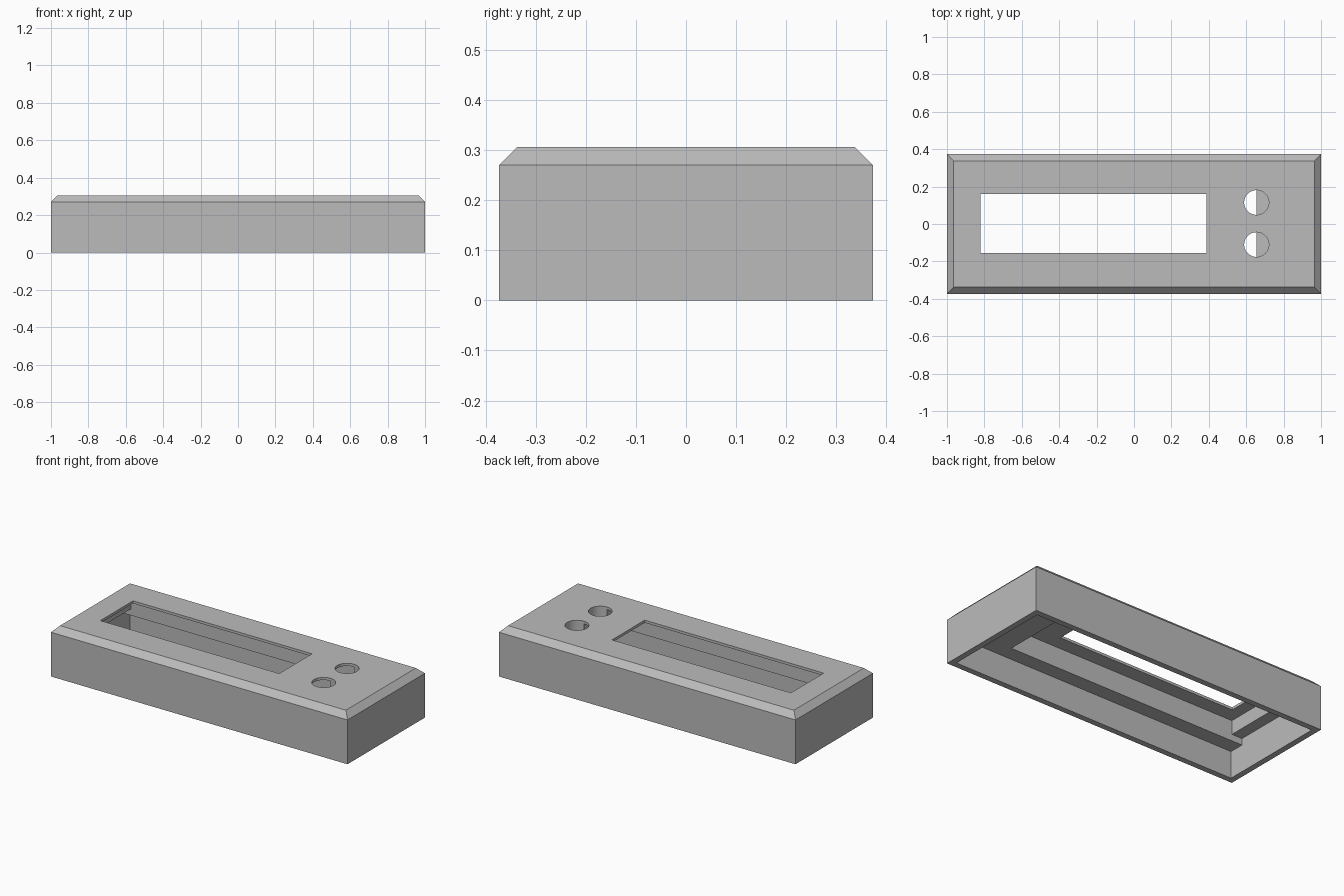
import bpy, bmesh
from mathutils import Matrix, Vector

cube = bpy.data.objects.get("Cube")
if cube:
    bpy.data.objects.remove(cube, do_unlink=True)

grey = bpy.data.materials.new("mid grey")
grey.use_nodes = True
colour = (0.5, 0.5, 0.5, 1)
grey.diffuse_color = colour
grey.node_tree.nodes["Principled BSDF"].inputs["Base Color"].default_value = colour


def new_object(name, bm):
    mesh = bpy.data.meshes.new(name)
    bmesh.ops.recalc_face_normals(bm, faces=bm.faces)
    bm.to_mesh(mesh)
    bm.free()
    mesh.materials.append(grey)
    obj = bpy.data.objects.new(name, mesh)
    bpy.context.collection.objects.link(obj)
    return obj


def box(name, low, high):
    low, high = Vector(low), Vector(high)
    bm = bmesh.new()
    place = Matrix.Translation((low + high) / 2) @ Matrix.Diagonal((*(high - low), 1))
    bmesh.ops.create_cube(bm, size=1, matrix=place)
    return new_object(name, bm)


def cylinder(name, centre, radius, depth):
    bm = bmesh.new()
    bmesh.ops.create_cone(bm, cap_ends=True, segments=48, radius1=radius,
                          radius2=radius, depth=depth, matrix=Matrix.Translation(centre))
    return new_object(name, bm)


# Outer case with a chamfered top rim
HX, HY, TOP, WALL = 1.0, 0.373, 0.306, 0.036
case = box("display_case", (-HX, -HY, 0), (HX, HY, TOP))
bm = bmesh.new()
bm.from_mesh(case.data)
rim = [e for e in bm.edges if all(v.co.z > TOP - 0.01 for v in e.verts)]
bmesh.ops.bevel(bm, geom=rim, offset=WALL, segments=1, affect="EDGES")
bm.to_mesh(case.data)
bm.free()

# Stepped underside pockets, display window and button holes
ix, iy, py, px = HX - WALL, HY - WALL, 0.245, 0.655
cutters = [
    box("lower_pocket", (-ix, -iy, -0.1), (ix, iy, 0.165)),
    box("board_pocket", (-ix, -py, 0.1), (px, py, 0.205)),
    box("display_pocket", (-0.893, -py, 0.1), (px, py, 0.29)),
    box("window_opening", (-0.82, -0.155, 0.25), (0.387, 0.16, 0.4)),
]
for side, y in (("front", -0.11), ("back", 0.115)):
    cutters.append(cylinder(side + "_button_hole", (px, y, 0.3), 0.066, 0.24))

for cutter in cutters:
    cutter.hide_render = True
    mod = case.modifiers.new(cutter.name, "BOOLEAN")
    mod.operation = "DIFFERENCE"
    mod.solver = "EXACT"
    mod.object = cutter

# Bake the cuts and discard the helpers
bpy.context.view_layer.update()
deps = bpy.context.evaluated_depsgraph_get()
baked = bpy.data.meshes.new_from_object(case.evaluated_get(deps))
case.modifiers.clear()
case.data = baked
for cutter in cutters:
    bpy.data.objects.remove(cutter, do_unlink=True)

# One colour, smooth button holes with sharp edges
case.data.materials.clear()
case.data.materials.append(grey)
for poly in case.data.polygons:
    poly.material_index = 0
bpy.context.view_layer.objects.active = case
case.select_set(True)
bpy.ops.object.shade_smooth_by_angle()
